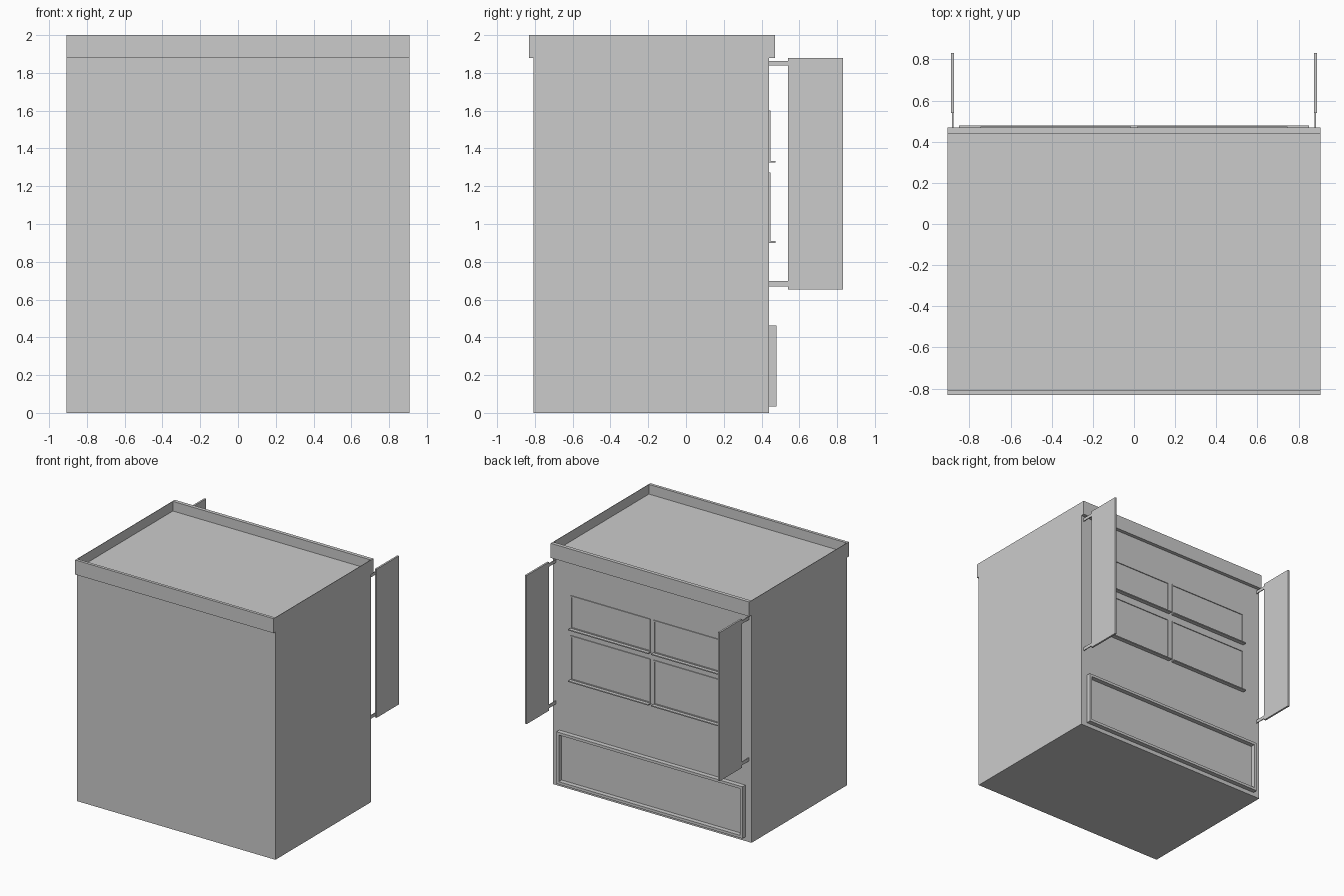
import bpy
import bmesh
from mathutils import Vector

if "Cube" in bpy.data.objects:
    bpy.data.objects.remove(bpy.data.objects["Cube"])


def add_boxes(name, boxes):
    """One object made of boxes given as (x0, x1, y0, y1, z0, z1)."""
    bm = bmesh.new()
    for x0, x1, y0, y1, z0, z1 in boxes:
        verts = bmesh.ops.create_cube(bm, size=1)["verts"]
        bmesh.ops.scale(bm, vec=Vector((x1 - x0, y1 - y0, z1 - z0)), verts=verts)
        centre = Vector(((x0 + x1) / 2, (y0 + y1) / 2, (z0 + z1) / 2))
        bmesh.ops.translate(bm, vec=centre, verts=verts)
    mesh = bpy.data.meshes.new(name)
    bm.to_mesh(mesh)
    bm.free()
    obj = bpy.data.objects.new(name, mesh)
    bpy.context.collection.objects.link(obj)
    return obj


def mirror_x(obj):
    obj.modifiers.new("mirror", "MIRROR").use_axis[0] = True


def add_frame(name, x0, x1, z0, z1, y0, y1, w):
    """Rectangular raised frame on the back wall, with bars w wide."""
    return add_boxes(name, [
        (x0, x1, y0, y1, z1 - w, z1),
        (x0, x1, y0, y1, z0, z0 + w),
        (x0, x0 + w, y0, y1, z0 + w, z1 - w),
        (x1 - w, x1, y0, y1, z0 + w, z1 - w),
    ])


W = 0.907       # half width
FRONT, BACK = -0.807, 0.44
ROOF, TOP = 1.92, 2.0

# Main block with its sunken roof
add_boxes("body", [(-W, W, FRONT, BACK, 0, ROOF)])

# Parapet: projecting boards front and back, thin flush sides
add_boxes("parapet_front", [(-W, W, -0.83, -0.806, 1.88, TOP)])
add_boxes("parapet_back", [(-W, W, BACK, 0.47, 1.88, TOP)])
mirror_x(add_boxes("parapet_side", [(W - 0.004, W, -0.806, 0.45, ROOF, TOP)]))

# Windows with slim frames and sills
for row, z0, z1 in (("lower", 0.905, 1.272), ("upper", 1.33, 1.602)):
    mirror_x(add_frame(row + "_window_frame", 0.017, 0.742, z0, z1, BACK, 0.447, 0.01))
    mirror_x(add_boxes(row + "_window_sill", [(0.014, 0.745, BACK, 0.474, z0 - 0.005, z0 + 0.004)]))

# Large framed opening at the base
add_frame("base_frame", -0.85, 0.85, 0.033, 0.462, BACK, 0.478, 0.022)

# Hanging side signs and their brackets
mirror_x(add_boxes("side_panel", [(0.874, 0.889, 0.54, 0.83, 0.653, 1.88)]))
mirror_x(add_boxes("panel_bracket", [
    (0.878, 0.885, BACK, 0.54, 1.838, 1.863),
    (0.878, 0.885, BACK, 0.54, 0.67, 0.697),
]))
